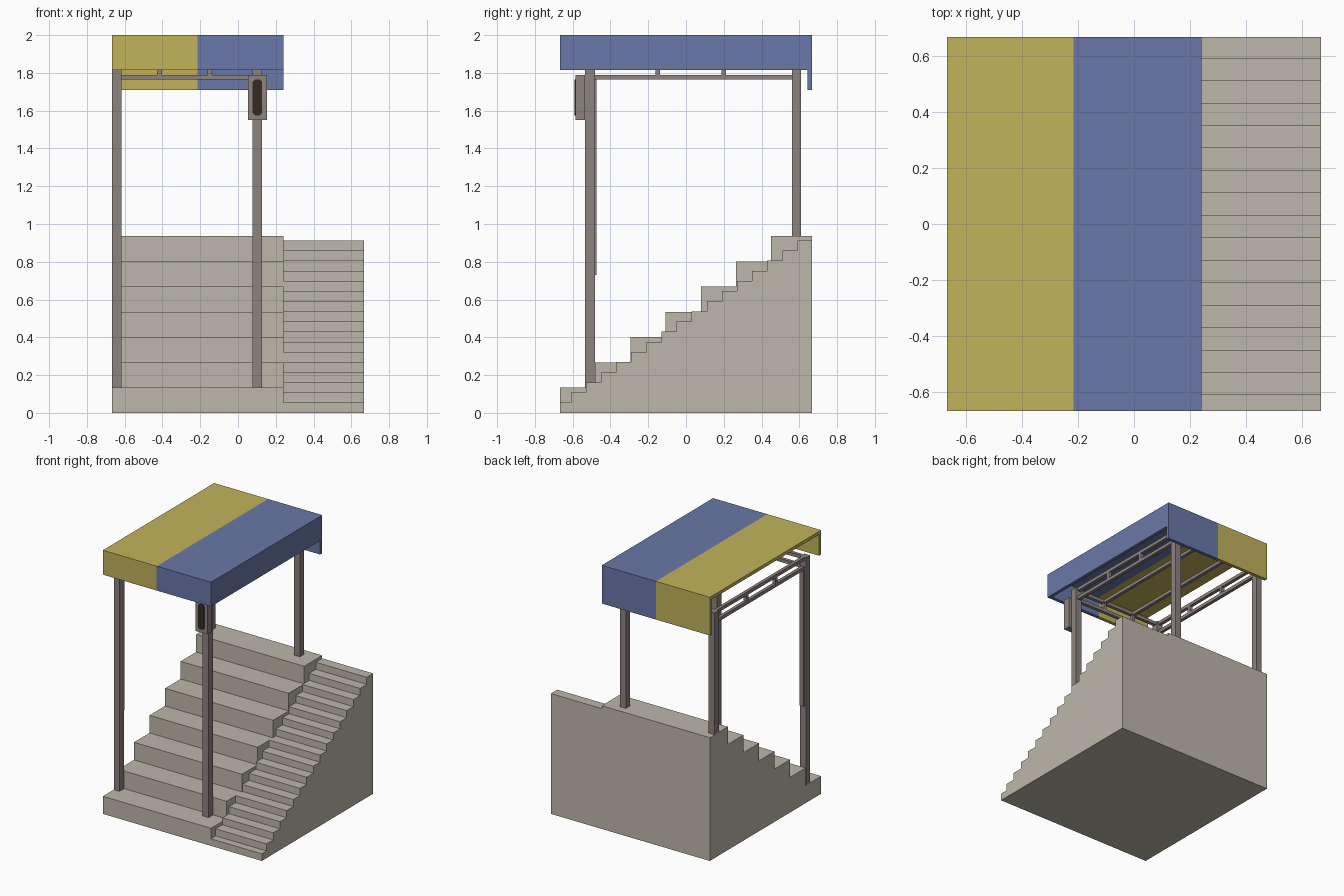
import bpy, bmesh

cube = bpy.data.objects.get("Cube")
if cube:
    bpy.data.objects.remove(cube, do_unlink=True)


def material(name, rgb):
    m = bpy.data.materials.new(name)
    m.use_nodes = True
    col = (*rgb, 1.0)
    m.diffuse_color = col
    bsdf = next(n for n in m.node_tree.nodes if n.type == 'BSDF_PRINCIPLED')
    bsdf.inputs["Base Color"].default_value = col
    bsdf.inputs["Roughness"].default_value = 0.8
    return m


CONCRETE = material("concrete", (0.515, 0.474, 0.402))
YELLOW = material("canopy_yellow", (0.539, 0.456, 0.107))
BLUE = material("canopy_blue", (0.144, 0.188, 0.392))
STEEL = material("post_grey", (0.270, 0.227, 0.216))
DARK = material("sign_dark", (0.032, 0.024, 0.015))


def prism(name, profile, lo, hi, mat, axis='X'):
    """Extrude a profile along X (profile is y,z) or along Y (profile is x,z)."""
    bm = bmesh.new()

    def place(p, t):
        return (t, p[0], p[1]) if axis == 'X' else (p[0], t, p[1])

    a = [bm.verts.new(place(p, lo)) for p in profile]
    b = [bm.verts.new(place(p, hi)) for p in profile]
    bm.faces.new(a)
    bm.faces.new(b[::-1])
    n = len(profile)
    for i in range(n):
        j = (i + 1) % n
        bm.faces.new((a[j], a[i], b[i], b[j]))
    bmesh.ops.recalc_face_normals(bm, faces=bm.faces)
    mesh = bpy.data.meshes.new(name)
    bm.to_mesh(mesh)
    bm.free()
    mesh.materials.append(mat)
    ob = bpy.data.objects.new(name, mesh)
    bpy.context.collection.objects.link(ob)
    return ob


def box(name, x, y, z, mat):
    return prism(name, [(y[0], z[0]), (y[1], z[0]), (y[1], z[1]), (y[0], z[1])],
                 x[0], x[1], mat)


def stair_profile(risers, rise):
    pts = [(H, 0), (-H, 0)]
    for i, y in enumerate(risers):
        pts += [(y, i * rise), (y, (i + 1) * rise)]
    pts.pop(2)      # first riser starts at the base corner
    return pts + [(H, len(risers) * rise)]


H = 0.667           # half depth
SPLIT = 0.24        # seating / stair boundary
MID = -0.215        # canopy colour boundary

# Seating terraces and the finer walking stairs
prism("seating_terraces", stair_profile([-H + i * 0.1863 for i in range(7)], 0.1336),
      -H, SPLIT, CONCRETE)
prism("walking_stairs", stair_profile([-H] + [-0.61 + i * 0.08 for i in range(16)], 0.0537),
      SPLIT, H, CONCRETE)

# Canopy: roof with front and back skirts, plus one side skirt
T = 0.025
roof = [(-H, 1.815), (-H, 2), (H, 2), (H, 1.71), (H - T, 1.71),
        (H - T, 2 - T), (-H + T, 2 - T), (-H + T, 1.815)]
prism("canopy_yellow_half", roof, -H, MID, YELLOW)
prism("canopy_blue_half", roof, MID, SPLIT, BLUE)
box("canopy_side_skirt", (SPLIT - T, SPLIT), (-H + T, H - T), (1.815, 2 - T), BLUE)

# Posts
POST_X = {"right": (-H, -0.618), "left": (0.078, 0.128)}
POST_Y = {"front": (-0.535, -0.483, 0.133), "back": (0.56, 0.61, 0.935)}
for side, x in POST_X.items():
    for end, (y0, y1, base) in POST_Y.items():
        box(f"{end}_{side}_post", x, (y0, y1), (base, 1.86), STEEL)

# Thin strip on the back of the front post
box("post_strip", (-0.655, -0.62), (-0.483, -0.475), (0.73, 1.765), STEEL)

# Double rails with short struts between them
LOW, HIGH, GAP = (1.765, 1.79), (1.835, 1.86), (1.79, 1.835)
STRUT_Y, STRUT_X = (-0.15, 0.2), (-0.415, -0.15)
for side, (x0, x1) in POST_X.items():
    cx = (x0 + x1) / 2
    rx = (cx - 0.0125, cx + 0.0125)
    for tag, z in (("lower", LOW), ("upper", HIGH)):
        box(f"{side}_{tag}_rail", rx, (-0.483, 0.56), z, STEEL)
    for y in STRUT_Y:
        box(f"{side}_rail_strut", rx, (y - 0.0125, y + 0.0125), GAP, STEEL)

for end, (y0, y1, base) in POST_Y.items():
    cy = (y0 + y1) / 2
    ry = (cy - 0.0125, cy + 0.0125)
    for tag, z in (("lower", LOW), ("upper", HIGH)):
        box(f"{end}_{tag}_rail", (-0.618, 0.078), ry, z, STEEL)
    for x in STRUT_X:
        box(f"{end}_rail_strut", (x - 0.0125, x + 0.0125), ry, GAP, STEEL)

# Roof purlins running front to back
for x in STRUT_X:
    box("purlin", (x - 0.0125, x + 0.0125), (-0.4965, 0.5725), HIGH, STEEL)

# Sign box with a dark, corner-cut face
box("sign_box", (0.053, 0.153), (-0.586, -0.535), (1.55, 1.79), STEEL)
x0, x1, z0, z1, c = 0.078, 0.128, 1.575, 1.765, 0.012
prism("sign_face", [(x0 + c, z0), (x1 - c, z0), (x1, z0 + c), (x1, z1 - c),
                    (x1 - c, z1), (x0 + c, z1), (x0, z1 - c), (x0, z0 + c)],
      -0.59, -0.586, DARK, axis='Y')
